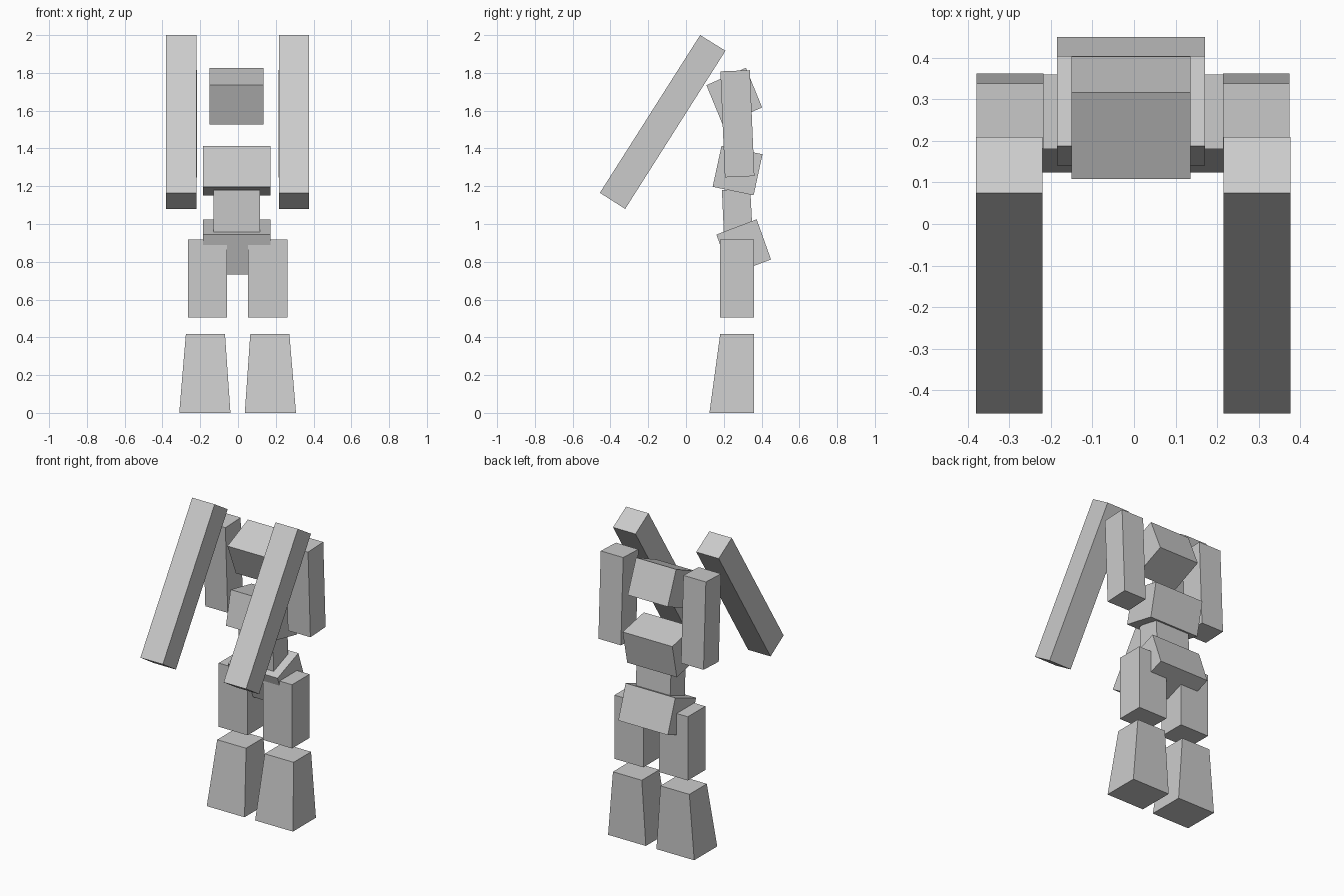
import bpy, bmesh

if "Cube" in bpy.data.objects:
    bpy.data.objects.remove(bpy.data.objects["Cube"])


def block(name, profile, x0, x1, base=None):
    """Prism: (y, z) outline spanned from x0 to x1; base = x range at z = 0."""
    bm = bmesh.new()
    rings = []
    for side in (0, 1):
        rings.append([bm.verts.new(((base if base and z == 0 else (x0, x1))[side], y, z))
                      for y, z in profile])
    a, b = rings
    n = len(profile)
    bm.faces.new(a)
    bm.faces.new(b[::-1])
    for i in range(n):
        j = (i + 1) % n
        bm.faces.new((a[j], a[i], b[i], b[j]))
    bmesh.ops.recalc_face_normals(bm, faces=bm.faces[:])
    me = bpy.data.meshes.new(name)
    bm.to_mesh(me)
    bm.free()
    ob = bpy.data.objects.new(name, me)
    bpy.context.collection.objects.link(ob)
    return ob


def pair(name, profile, x0, x1, base=None):
    """Same block on both sides of the body, about the slightly offset body axis."""
    c = -0.002
    block("right_" + name, profile, c + x0, c + x1, base and (c + base[0], c + base[1]))
    block("left_" + name, profile, c - x1, c - x0, base and (c - base[1], c - base[0]))


# Torso column: tilted blocks
block("head", [(0.108, 1.735), (0.317, 1.827), (0.403, 1.617), (0.194, 1.526)], -0.151, 0.136)
block("chest", [(0.188, 1.413), (0.405, 1.369), (0.358, 1.152), (0.141, 1.197)], -0.185, 0.171)
block("waist", [(0.19, 1.18), (0.34, 1.187), (0.352, 0.962), (0.2, 0.955)], -0.131, 0.116)
block("hips", [(0.161, 0.944), (0.374, 1.025), (0.45, 0.812), (0.237, 0.732)], -0.185, 0.171)

# Arms: upper arms hang down, forearms slant forward
pair("upper_arm", [(0.182, 1.808), (0.338, 1.814), (0.362, 1.254), (0.206, 1.247)], 0.216, 0.377)
pair("forearm", [(0.075, 2.0), (0.209, 1.917), (-0.322, 1.08), (-0.456, 1.165)], 0.218, 0.379)

# Legs: straight thighs, lower legs flaring towards the ground
pair("thigh", [(0.181, 0.918), (0.36, 0.918), (0.36, 0.505), (0.181, 0.505)], 0.056, 0.263)
pair("lower_leg", [(0.181, 0.418), (0.36, 0.418), (0.36, 0), (0.124, 0)],
     0.067, 0.274, base=(0.038, 0.309))
